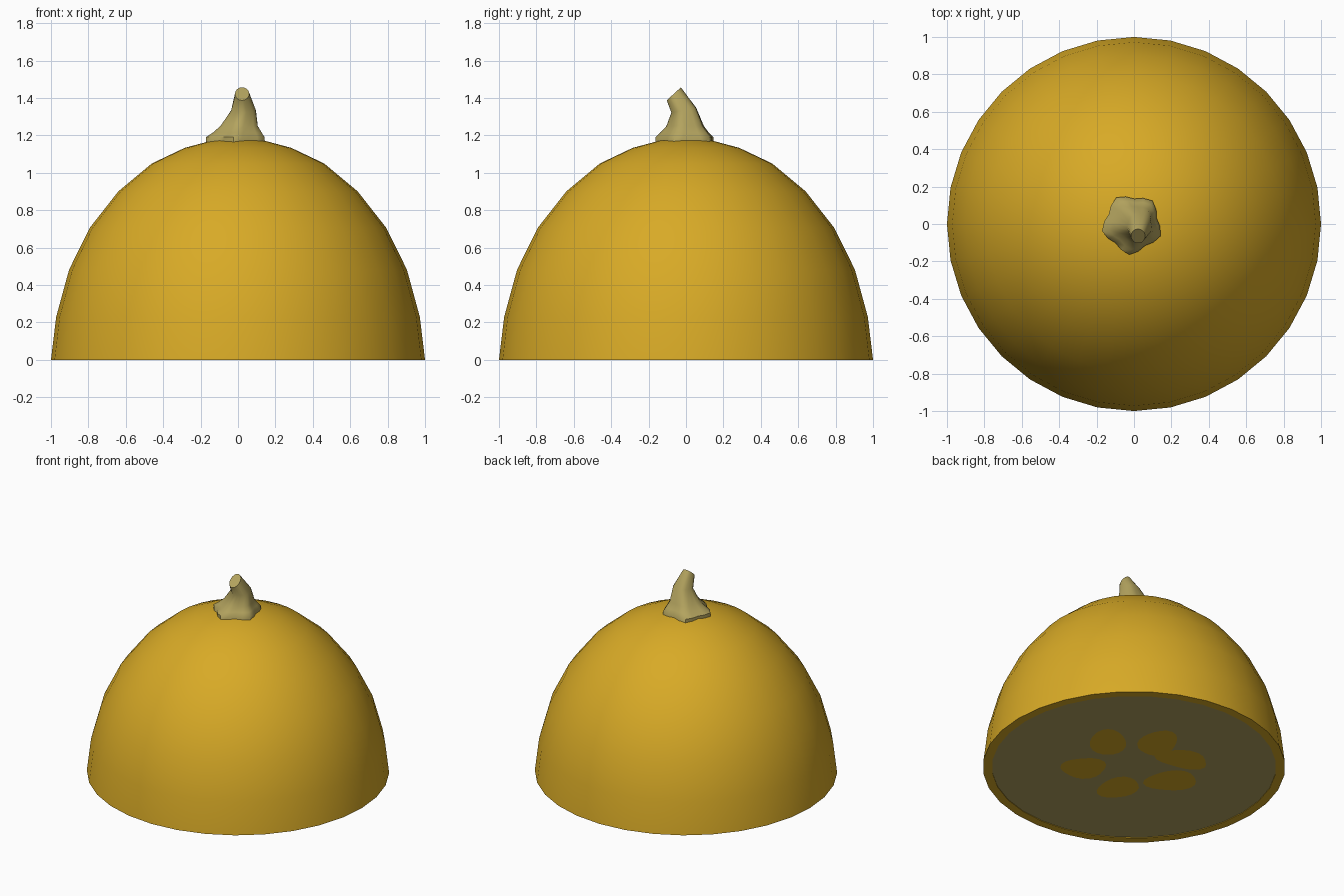
import bpy, math

if "Cube" in bpy.data.objects:
    bpy.data.objects.remove(bpy.data.objects["Cube"])


def material(name, rgb):
    m = bpy.data.materials.new(name)
    m.diffuse_color = (*rgb, 1)
    m.use_nodes = True
    m.node_tree.nodes["Principled BSDF"].inputs["Base Color"].default_value = m.diffuse_color
    return m


skin_yellow = material("skin_yellow", (0.686, 0.402, 0.0194))
pale_olive = material("pale_olive", (0.456, 0.371, 0.114))


def make(name, verts, faces, mat, angle=60):
    me = bpy.data.meshes.new(name)
    me.from_pydata(verts, [], faces)
    me.materials.append(mat)
    ob = bpy.data.objects.new(name, me)
    bpy.context.collection.objects.link(ob)
    bpy.ops.object.select_all(action='DESELECT')
    ob.select_set(True)
    bpy.context.view_layer.objects.active = ob
    bpy.ops.object.shade_smooth_by_angle(angle=math.radians(angle))
    return ob


def bridge(rings, n):
    """Quads between successive rings of n vertices, listed bottom to top."""
    return [(r * n + i, r * n + (i + 1) % n, (r + 1) * n + (i + 1) % n, (r + 1) * n + i)
            for r in range(rings - 1) for i in range(n)]


# Domed rind, with a narrow cut rim underneath
N = 32
RIM = 0.94
profile = [(RIM, 0.004), (RIM, 0), (1, 0), (0.972, 0.23), (0.903, 0.482), (0.793, 0.705),
           (0.64, 0.9), (0.46, 1.05), (0.285, 1.133), (0.14, 1.172)]
ring = [(math.cos(2 * math.pi * i / N), math.sin(2 * math.pi * i / N)) for i in range(N)]
verts = [(r * x, r * y, z) for r, z in profile for x, y in ring]
faces = bridge(len(profile), N)
top = (len(profile) - 1) * N
verts.append((0, 0, 1.18))
faces += [(top + i, top + (i + 1) % N, len(verts) - 1) for i in range(N)]
make("rind", verts, faces, skin_yellow)

# Flat cut flesh
make("cut_flesh", [(RIM * x, RIM * y, 0.004) for x, y in ring],
     [tuple(reversed(range(N)))], pale_olive)

# Six seed patches on the cut face: centre, half sizes, turn, outline wobble
seeds = [(-0.20, 0.31, 0.17, 0.12, 95, 0.04), (0.13, 0.33, 0.17, 0.125, 75, 0.06),
         (0.31, 0.13, 0.18, 0.115, -20, 0.10), (0.26, -0.16, 0.175, 0.13, 15, 0.08),
         (-0.08, -0.28, 0.155, 0.12, 50, 0.06), (-0.33, -0.04, 0.15, 0.135, 20, 0.08)]
view = math.radians(35)
for k, (u, v, a, b, turn, wob) in enumerate(seeds):
    pts, t = [], math.radians(turn)
    for i in range(20):
        q = 2 * math.pi * i / 20
        w = 1 + wob * math.cos(3 * q + k)
        p, s = a * w * math.cos(q), b * w * math.sin(q)
        uu = u + p * math.cos(t) - s * math.sin(t)
        vv = v + p * math.sin(t) + s * math.cos(t)
        pts.append((-uu * math.cos(view) + vv * math.sin(view),
                    uu * math.sin(view) + vv * math.cos(view), 0))
    ob = make(f"seed_{k + 1}", pts, [tuple(range(20))], skin_yellow)
    if ob.data.polygons[0].normal.z > 0:
        ob.data.flip_normals()

# Lobed stem leaning forward, with a slanted cut top
# ring: centre x, centre y, height, radius, lobe depth, slope towards the back
M = 20
stem = [(-0.01, 0, 1.145, 0.150, 0.10, 0), (-0.01, 0, 1.19, 0.150, 0.10, 0),
        (0.0, 0, 1.215, 0.125, 0.10, 0), (0.008, 0, 1.25, 0.098, 0.07, 0),
        (0.03, -0.01, 1.335, 0.066, 0.04, 0.2), (0.022, -0.065, 1.422, 0.038, 0, 0.92)]
verts = []
for cx, cy, z, r, lobe, slope in stem:
    for i in range(M):
        q = 2 * math.pi * i / M + math.radians(49)
        rr = r * (1 + lobe * math.cos(5 * (q - math.radians(49))))
        y = rr * math.sin(q)
        verts.append((cx + rr * math.cos(q), cy + y, z + slope * y))
faces = bridge(len(stem), M) + [tuple(range((len(stem) - 1) * M, len(stem) * M)),
                                tuple(reversed(range(M)))]
make("stem", verts, faces, pale_olive, 50)
